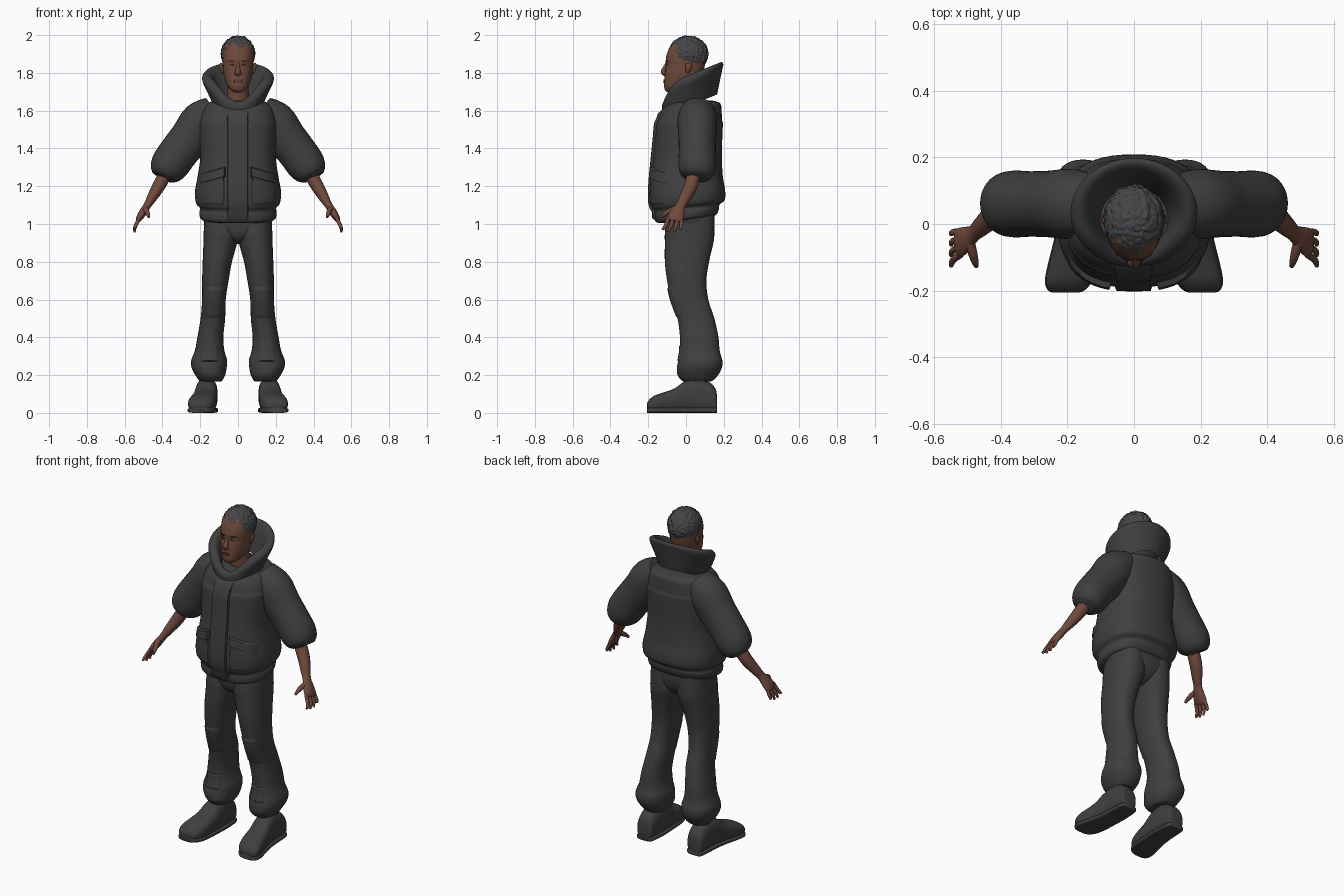
import bpy, bmesh, math
from mathutils import Vector, noise

if "Cube" in bpy.data.objects:
    bpy.data.objects.remove(bpy.data.objects["Cube"])


def material(name, r, g, b):
    m = bpy.data.materials.new(name)
    m.use_nodes = True
    m.diffuse_color = (r, g, b, 1)
    bsdf = next(n for n in m.node_tree.nodes if n.type == 'BSDF_PRINCIPLED')
    bsdf.inputs["Base Color"].default_value = (r, g, b, 1)
    bsdf.inputs["Roughness"].default_value = 0.8
    return m


CLOTH = material("charcoal cloth", .05, .05, .05)
HAIR = material("dark grey hair", .058, .062, .065)
SKIN = material("brown skin", .16, .068, .045)
LIPS = material("lip brown", .13, .045, .035)
DARK = material("eye brown", .035, .02, .016)


def finish(name, bm, mat, mirror=False):
    bmesh.ops.recalc_face_normals(bm, faces=bm.faces)
    mesh = bpy.data.meshes.new(name)
    bm.to_mesh(mesh)
    bm.free()
    mesh.materials.append(mat)
    for p in mesh.polygons:
        p.use_smooth = True
    mesh.set_sharp_from_angle(angle=math.radians(60))
    ob = bpy.data.objects.new(name, mesh)
    bpy.context.scene.collection.objects.link(ob)
    if mirror:
        ob.modifiers.new("mirror", 'MIRROR').use_mirror_merge = False
    return ob


def smooth(rows, sub):
    """Catmull-Rom interpolation between rows of numbers."""
    out = []
    for i in range(len(rows) - 1):
        a, b, c, d = (rows[max(0, min(len(rows) - 1, i + k))] for k in (-1, 0, 1, 2))
        for s in range(sub):
            t = s / sub
            out.append([q + t / 2 * (r - p + t * (2*p - 5*q + 4*r - w + t * (3*q - p - 3*r + w)))
                        for p, q, r, w in zip(a, b, c, d)])
    return out + [list(rows[-1])]


def bridge(name, loops, mat, mirror=False, caps=True):
    bm = bmesh.new()
    vs = [[bm.verts.new(p) for p in loop] for loop in loops]
    n = len(vs[0])
    for a, b in zip(vs, vs[1:]):
        for k in range(n):
            bm.faces.new((a[k], a[(k + 1) % n], b[(k + 1) % n], b[k]))
    if caps:
        bm.faces.new(vs[0])
        bm.faces.new(vs[-1])
    return finish(name, bm, mat, mirror)


def keep(p):
    return p


def loft(name, rows, mat, n=2.4, mirror=False, along_y=False, warp=keep, seg=40):
    """Rows are (height, x min, x max, depth min, depth max); returns fine rows."""
    fine, loops = smooth(rows, 4), []
    for u, x0, x1, b0, b1 in fine:
        loop = []
        for k in range(seg):
            c, s = math.cos(2 * math.pi * k / seg), math.sin(2 * math.pi * k / seg)
            x = (x0 + x1) / 2 + (x1 - x0) / 2 * math.copysign(abs(c) ** (2 / n), c)
            b = (b0 + b1) / 2 + (b1 - b0) / 2 * math.copysign(abs(s) ** (2 / n), s)
            loop.append(warp(Vector((x, u, b) if along_y else (x, b, u))))
        loops.append(loop)
    bridge(name, loops, mat, mirror)
    return fine


def tube(name, rows, mat, ref=(0, 1, 0), mirror=True, seg=20):
    """Rows are (x, y, z, radius across, radius along ref)."""
    fine, loops = smooth(rows, 4), []
    pts = [Vector(r[:3]) for r in fine]
    for i, r in enumerate(fine):
        t = (pts[min(i + 1, len(pts) - 1)] - pts[max(i - 1, 0)]).normalized()
        side = Vector(ref)
        side = (side - t * side.dot(t)).normalized()
        other = t.cross(side)
        loops.append([pts[i] + other * r[3] * math.cos(2 * math.pi * k / seg)
                      + side * r[4] * math.sin(2 * math.pi * k / seg) for k in range(seg)])
    bridge(name, loops, mat, mirror)


def front(fine, x, z, n):
    """Depth of the front surface of a loft."""
    for a, b in zip(fine, fine[1:]):
        if min(a[0], b[0]) <= z <= max(a[0], b[0]):
            t = (z - a[0]) / ((b[0] - a[0]) or 1)
            _, x0, x1, y0, y1 = [p + (q - p) * t for p, q in zip(a, b)]
            e = min(.995, abs(2 * x - x0 - x1) / (x1 - x0))
            return (y0 + y1) / 2 - (y1 - y0) / 2 * (1 - e ** n) ** (1 / n)
    return 0


def patch(name, fine, quad, mat, n, out, mirror=True, warp=keep, cells=14):
    """Soft plate following a loft's front; quad is four (x, z) corners."""
    bl, br, tr, tl = (Vector(q) for q in quad)
    bm = bmesh.new()
    grid = []
    for i in range(cells + 1):
        row = []
        for j in range(cells + 1):
            s, t = i / cells, j / cells
            x, z = bl.lerp(br, s).lerp(tl.lerp(tr, s), t)
            rim = i in (0, cells) or j in (0, cells)
            row.append(bm.verts.new(warp(Vector((x, front(fine, x, z, n) + (.004 if rim else -out), z)))))
        grid.append(row)
    for i in range(cells):
        for j in range(cells):
            bm.faces.new((grid[i][j], grid[i + 1][j], grid[i + 1][j + 1], grid[i][j + 1]))
    finish(name, bm, mat, mirror)


def hem_tilt(p):
    return p + Vector((0, 0, .12 * p.y * max(0, min(1, (1.25 - p.z) / .2))))


# Jacket body with gathered hem band
jacket = [(z, -r, r, f, b) for z, r, f, b in (
    (1.02, .17, -.13, .13), (1.03, .198, -.16, .16), (1.06, .205, -.168, .175),
    (1.085, .2, -.168, .178), (1.11, .222, -.185, .205), (1.17, .228, -.19, .207),
    (1.25, .214, -.185, .195), (1.35, .2, -.175, .19), (1.45, .203, -.165, .192),
    (1.53, .207, -.158, .195), (1.55, .204, -.148, .191), (1.6, .19, -.13, .188),
    (1.64, .16, -.095, .18), (1.655, .1, -.04, .13))]
torso = loft("jacket_body", jacket, CLOTH, 2.5, warp=hem_tilt, seg=56)
patch("jacket_placket", torso, ((-.058, 1.03), (.055, 1.03), (.055, 1.61), (-.058, 1.61)),
      CLOTH, 2.5, .012, False, hem_tilt, 24)
patch("pocket_bag", torso, ((.07, 1.11), (.205, 1.11), (.2, 1.25), (.07, 1.27)), CLOTH, 2.5, .008, warp=hem_tilt)
patch("pocket_flap", torso, ((.065, 1.25), (.205, 1.215), (.2, 1.265), (.065, 1.305)), CLOTH, 2.5, .018, warp=hem_tilt)

# Tall padded collar, tilted back and dipping to a V at the front
collar = []
for rx, ry, cy, z in smooth(((.13, .135, .03, 1.62), (.162, .15, .03, 1.69), (.188, .16, .033, 1.745),
                             (.186, .162, .035, 1.77), (.165, .148, .035, 1.783), (.14, .125, .035, 1.77),
                             (.118, .105, .03, 1.72), (.1, .09, .02, 1.64)), 4):
    loop = []
    for k in range(64):
        c, s = math.cos(math.pi * k / 32), math.sin(math.pi * k / 32)
        y = cy + ry * s
        loop.append((rx * c, y, z + .4 * y - .09 * max(0, -s) ** 4))
    collar.append(loop)
bridge("jacket_collar", collar, CLOTH, caps=False)

# Puffy sleeves
tube("sleeve", ((.12, .06, 1.605, .08, .09), (.19, .06, 1.545, .11, .105), (.25, .06, 1.46, .108, .1),
                (.31, .06, 1.385, .104, .098), (.36, .06, 1.315, .102, .1), (.39, .06, 1.272, .085, .09),
                (.405, .058, 1.248, .055, .058), (.4, .058, 1.255, .03, .03)), CLOTH, seg=32)

# Forearms, palms, fingers and thumbs
tube("forearm_and_palm", ((.375, .045, 1.28, .035, .036), (.42, .025, 1.2, .034, .036),
                          (.458, -.008, 1.135, .026, .03), (.48, -.028, 1.098, .02, .026),
                          (.503, -.045, 1.062, .021, .038), (.523, -.056, 1.03, .017, .044),
                          (.53, -.06, 1.015, .01, .036)), SKIN)
for name, off, tip in (("index", -.034, .972), ("middle", -.011, .958), ("ring", .011, .958), ("little", .032, .972)):
    y = -.058 + off
    tube(name + "_finger", ((.52, y, 1.035, .01, .011), (.538, y + off * .2 - .005, 1.0, .01, .0105),
                            (.546, y + off * .35 - .012, .98, .009, .009),
                            (.548, y + off * .45 - .02, tip, .006, .006)), SKIN, seg=12)
tube("thumb", ((.492, -.05, 1.085, .014, .014), (.484, -.085, 1.07, .014, .014),
               (.477, -.112, 1.052, .011, .011), (.472, -.128, 1.036, .006, .006)), SKIN, ref=(1, 0, 0), seg=12)

# Trousers: hips, legs with gathered cuffs, knee panels
loft("trouser_hips", ((.895, -.02, .02, -.05, .07), (.93, -.1, .1, -.095, .125),
                      (1.0, -.178, .178, -.11, .15), (1.1, -.18, .18, -.11, .15)), CLOTH)
leg = loft("trouser_leg", (
    (1.06, .0, .175, -.1, .148), (.95, -.005, .182, -.112, .15), (.9, .004, .183, -.112, .145),
    (.8, .032, .187, -.112, .122), (.7, .05, .19, -.1, .108), (.6, .065, .19, -.08, .118),
    (.5, .068, .198, -.045, .15), (.4, .078, .215, -.032, .172), (.33, .072, .228, -.032, .178),
    (.28, .058, .247, -.04, .192), (.24, .06, .246, -.048, .19), (.2, .068, .226, -.045, .17),
    (.17, .085, .205, -.02, .14), (.165, .1, .19, .0, .12)), CLOTH, 2.3, True)
patch("knee_panel", leg, ((.08, .5), (.185, .5), (.178, .67), (.07, .67)), CLOTH, 2.3, .006)
patch("shin_panel", leg, ((.1, .27), (.2, .27), (.19, .36), (.1, .36)), CLOTH, 2.3, .005)

# Ankles and shoes
tube("ankle", ((.165, .075, .08, .045, .045), (.165, .075, .15, .042, .045), (.165, .07, .25, .042, .042)),
     SKIN)
shoe = ((.165, .135, .205, .02, .07), (.157, .12, .215, .006, .125), (.12, .112, .22, .003, .165),
        (.05, .108, .224, .003, .182), (-.01, .11, .23, .003, .165), (-.06, .112, .24, .003, .13),
        (-.12, .116, .255, .003, .108), (-.17, .128, .264, .005, .09), (-.198, .15, .256, .014, .066),
        (-.206, .17, .24, .025, .05))
loft("shoe", shoe, CLOTH, 2.7, True, along_y=True)
loft("shoe_sole", [(y, a - .003, b + .003, 0, .028) for y, a, b, _, _ in shoe], CLOTH, 4, True, along_y=True)

# Head and neck
tube("neck", ((0, .035, 1.6, .08, .085), (0, .025, 1.66, .062, .065), (0, .012, 1.72, .055, .056),
              (0, .005, 1.8, .05, .055)), SKIN, mirror=False)
head = loft("head", [(z, -r, r, f, b) for z, r, f, b in (
    (1.697, .018, -.095, -.06), (1.707, .036, -.11, -.02), (1.73, .055, -.116, .03),
    (1.765, .07, -.114, .075), (1.8, .077, -.111, .09), (1.84, .081, -.106, .1), (1.87, .083, -.107, .102),
    (1.91, .081, -.098, .1), (1.95, .07, -.076, .09), (1.98, .045, -.04, .06))], SKIN, 2.25, seg=48)
tube("nose", ((0, -.1, 1.853, .008, .008), (0, -.111, 1.83, .01, .01), (0, -.12, 1.808, .013, .015),
              (0, -.115, 1.795, .011, .019), (0, -.105, 1.789, .006, .012)), SKIN, (1, 0, 0), False)
tube("ear", ((.079, .006, 1.8, .008, .006), (.085, .01, 1.815, .013, .008), (.089, .014, 1.835, .017, .009),
             (.088, .016, 1.85, .012, .007)), SKIN, (1, 0, 0))
patch("upper_lip", head, ((-.026, 1.757), (.026, 1.757), (.012, 1.766), (-.012, 1.766)), LIPS, 2.25, .004, False)
patch("lower_lip", head, ((-.016, 1.746), (.016, 1.746), (.026, 1.757), (-.026, 1.757)), LIPS, 2.25, .005, False)
patch("eye", head, ((.022, 1.838), (.043, 1.838), (.045, 1.847), (.02, 1.846)), DARK, 2.25, .002)
patch("eyebrow", head, ((.016, 1.857), (.055, 1.86), (.052, 1.867), (.016, 1.866)), DARK, 2.25, .004)

# Short curly hair, tucked into the head below the hairline
bm = bmesh.new()
bmesh.ops.create_icosphere(bm, subdivisions=6, radius=1)
for v in bm.verts:
    d = v.co.normalized()
    p = Vector((d.x * .09, d.y * .105, d.z * .096))
    p *= 1 + .06 * noise.noise(p * 70) + .03 * noise.noise(p * 140)
    p += Vector((0, .012, 1.9))
    if p.z < 1.835 - .75 * p.y:
        p = Vector((p.x * .75, p.y * .75, 1.9 + (p.z - 1.9) * .75))
    v.co = p
finish("curly_hair", bm, HAIR)
